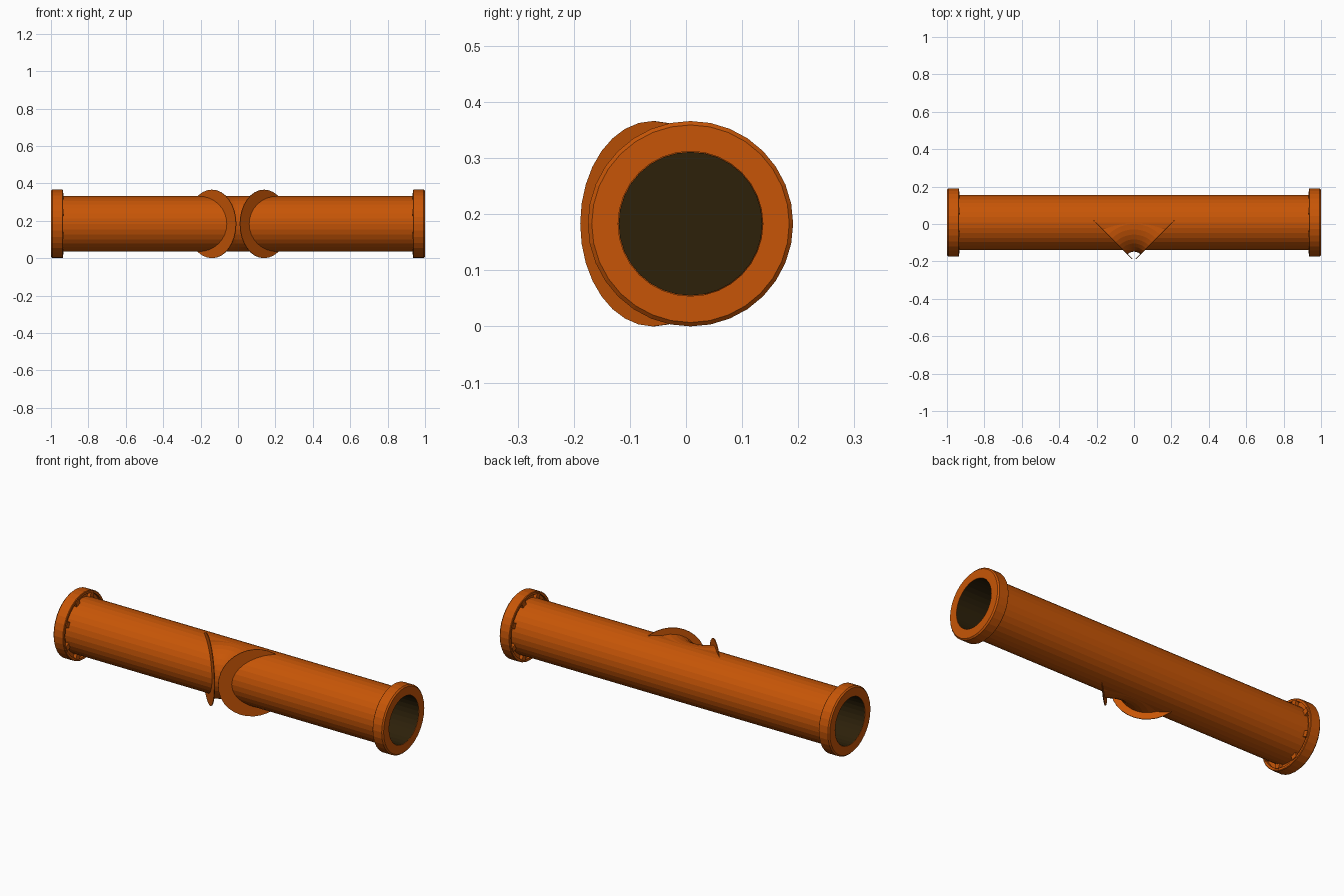
import bpy, bmesh, math
from mathutils import Matrix, Vector

if "Cube" in bpy.data.objects:
    bpy.data.objects.remove(bpy.data.objects["Cube"])

SEG = 32
CY, CZ = 0.008, 0.183            # pipe axis
R_PIPE, R_BORE, R_FLANGE = 0.148, 0.129, 0.183
BEND_Y, BEND_R = -0.197, 0.197   # elbow bend centre and radius


def material(name, rgb):
    m = bpy.data.materials.new(name)
    m.diffuse_color = (*rgb, 1)
    m.use_nodes = True
    m.node_tree.nodes["Principled BSDF"].inputs["Base Color"].default_value = m.diffuse_color
    return m


orange = material("orange_plastic", (0.57, 0.091, 0.002))
dark = material("dark_bore", (0.026, 0.015, 0.003))


def finish(name, bm, mat, recalc=True):
    if recalc:
        bmesh.ops.recalc_face_normals(bm, faces=bm.faces)
    me = bpy.data.meshes.new(name)
    bm.to_mesh(me)
    bm.free()
    me.materials.append(mat)
    ob = bpy.data.objects.new(name, me)
    bpy.context.collection.objects.link(ob)
    return ob


def revolve(name, profile, mat, closed=False, side=1, inward=False):
    """Spin (x, radius) points about the pipe axis."""
    bm = bmesh.new()
    rings = []
    for x, r in profile:
        rings.append([bm.verts.new((side * x, CY + r * math.cos(a), CZ + r * math.sin(a)))
                      for a in (2 * math.pi * i / SEG for i in range(SEG))])
    pairs = list(zip(rings, rings[1:]))
    if closed:
        pairs.append((rings[-1], rings[0]))
    for a, b in pairs:
        for i in range(SEG):
            j = (i + 1) % SEG
            bm.faces.new((a[i], a[j], b[j], b[i]))
    if inward:
        bm.faces.new(rings[-1])          # far end of the bore
        bmesh.ops.recalc_face_normals(bm, faces=bm.faces)
        bmesh.ops.reverse_faces(bm, faces=bm.faces)
    return finish(name, bm, mat, recalc=not inward)


def disc(name, centre, normal, radius, depth, mat):
    bm = bmesh.new()
    rot = Vector((0, 0, 1)).rotation_difference(Vector(normal)).to_matrix().to_4x4()
    bmesh.ops.create_cone(bm, cap_ends=True, segments=SEG, radius1=radius, radius2=radius,
                          depth=depth, matrix=Matrix.Translation(centre) @ rot)
    return finish(name, bm, mat)


# main straight pipe
revolve("main_pipe", [(-0.96, R_PIPE), (0.96, R_PIPE)], orange)

for side, tag in ((-1, "left"), (1, "right")):
    # end collar with bevelled rim and a groove at the back
    revolve(tag + "_collar",
            [(0.936, R_FLANGE - 0.003), (0.939, R_FLANGE), (0.993, R_FLANGE),
             (1.0, R_FLANGE - 0.007), (1.0, R_BORE), (0.95, R_BORE),
             (0.95, 0.168), (0.936, 0.168)], orange, closed=True, side=side)
    # deep dark bore, closed near the middle by the elbow
    revolve(tag + "_bore", [(0.9995, R_BORE - 0.001), (0.27, R_BORE - 0.001)], dark,
            side=side, inward=True)
    # small ribs bridging the groove
    bm = bmesh.new()
    for k in range(8):
        m = (Matrix.Translation((side * 0.943, CY, CZ))
             @ Matrix.Rotation(math.radians(22.5 + 45 * k), 4, 'X')
             @ Matrix.Translation((0, 0, 0.158))
             @ Matrix.Diagonal((0.022, 0.03, 0.028, 1)))
        bmesh.ops.create_cube(bm, size=1, matrix=m)
    finish(tag + "_collar_ribs", bm, orange)

    # tilted elbow flange cutting through the pipe
    c = math.sqrt(0.5)
    disc(tag + "_elbow_flange", (side * c * BEND_R, BEND_Y + c * BEND_R, CZ),
         (side * c, -c, 0), R_FLANGE, 0.004, orange)

# quarter-turn elbow between the tilted flanges
bm = bmesh.new()
rings = []
for s in range(13):
    t = math.radians(45 + 90 * s / 12)
    ring = []
    for i in range(SEG):
        a = 2 * math.pi * i / SEG
        d = BEND_R + R_PIPE * math.cos(a)
        ring.append(bm.verts.new((d * math.cos(t), BEND_Y + d * math.sin(t),
                                  CZ + R_PIPE * math.sin(a))))
    rings.append(ring)
for a, b in zip(rings, rings[1:]):
    for i in range(SEG):
        j = (i + 1) % SEG
        bm.faces.new((a[i], a[j], b[j], b[i]))
finish("elbow", bm, orange)
